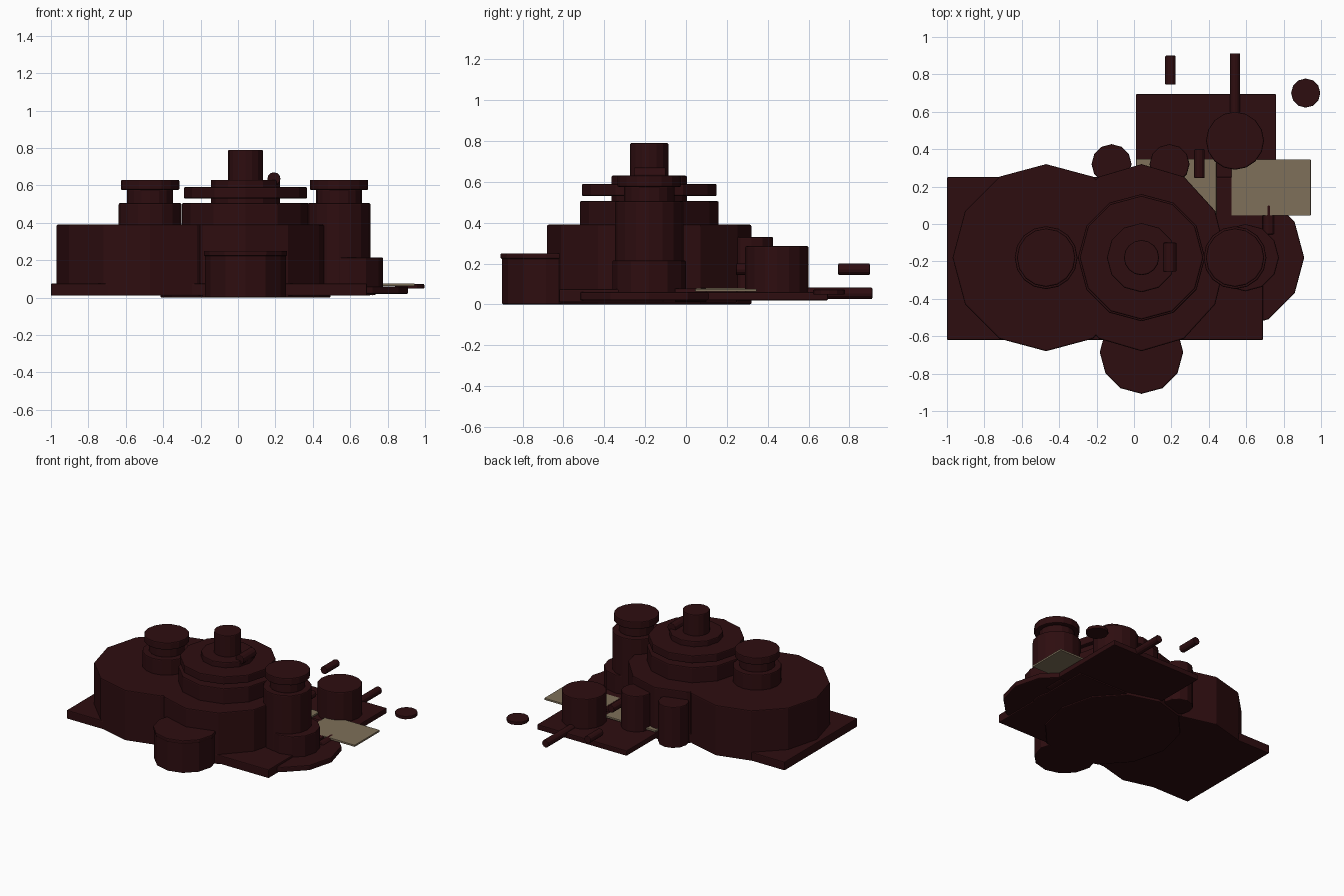
import bpy
import math

default = bpy.data.objects.get("Cube")
if default:
    bpy.data.objects.remove(default, do_unlink=True)


def make_material(name, rgb):
    mat = bpy.data.materials.new(name)
    mat.use_nodes = True
    mat.diffuse_color = (*rgb, 1)
    mat.node_tree.nodes["Principled BSDF"].inputs["Base Color"].default_value = (*rgb, 1)
    return mat


maroon = make_material("dark_maroon", (0.027, 0.004, 0.005))
tan = make_material("tan", (0.21, 0.16, 0.1))


def finish(name, mat, bevel):
    obj = bpy.context.object
    obj.name = name
    obj.data.materials.append(mat)
    if bevel:
        mod = obj.modifiers.new("edge_bevel", 'BEVEL')
        mod.width = bevel
        mod.segments = 2
        mod.limit_method = 'ANGLE'
        mod.angle_limit = math.radians(40)
    return obj


def box(name, x, y, z, mat=maroon, bevel=0.006):
    """Box from (min, max) spans."""
    spans = (x, y, z)
    bpy.ops.mesh.primitive_cube_add(size=1, location=[sum(s) / 2 for s in spans])
    bpy.context.object.scale = [s[1] - s[0] for s in spans]
    bpy.ops.object.transform_apply(location=False, rotation=False, scale=True)
    return finish(name, mat, bevel)


def drum(name, centre, radius, bottom, top, sides=12, squash=1, bevel=0.007):
    """Upright prism between two heights."""
    bpy.ops.mesh.primitive_cylinder_add(
        vertices=sides, radius=radius, depth=top - bottom,
        location=(*centre, (bottom + top) / 2))
    bpy.context.object.scale.x = squash
    bpy.ops.object.transform_apply(location=False, rotation=False, scale=True)
    return finish(name, maroon, bevel)


def rod(name, x, y, z, radius):
    """Horizontal rod running along y."""
    bpy.ops.mesh.primitive_cylinder_add(
        vertices=12, radius=radius, depth=y[1] - y[0],
        location=(x, sum(y) / 2, z), rotation=(math.pi / 2, 0, 0))
    return finish(name, maroon, 0.005)


left_axis, mid_axis, tower_axis = (-0.47, -0.18), (0.04, -0.18), (0.54, -0.18)

# Ground slabs
box("base_slab", (-1, 0.69), (-0.62, 0.25), (0.01, 0.075))
box("rear_slab", (0.01, 0.76), (0.1, 0.695), (0.02, 0.06))
drum("side_terrace", (0.53, -0.18), 0.38, 0.02, 0.06)

# Two large overlapping drums
drum("side_drum", left_axis, 0.5, 0.01, 0.39)
drum("central_drum", mid_axis, 0.5, 0, 0.39, squash=0.91)

# Stepped central stack
drum("central_step", mid_axis, 0.34, 0.38, 0.505)
drum("central_collar", mid_axis, 0.185, 0.5, 0.63)
drum("central_disc", mid_axis, 0.33, 0.53, 0.59)
drum("central_knob", mid_axis, 0.094, 0.62, 0.79, 16)

# Pair of capped towers
for label, axis, bottom in (("drum", left_axis, 0.38), ("side", tower_axis, 0.01)):
    drum(label + "_tower_body", axis, 0.168, bottom, 0.505, 16)
    drum(label + "_tower_neck", axis, 0.123, 0.5, 0.58, 16)
    drum(label + "_tower_cap", axis, 0.156, 0.575, 0.63, 16)

# Lower round annexes
drum("side_tower_foot", (0.595, -0.18), 0.18, 0.02, 0.215)
drum("front_annex_body", (0.04, -0.685), 0.216, 0, 0.23)
drum("front_annex_rim", (0.04, -0.685), 0.223, 0.222, 0.25)
for i, x in enumerate((-0.12, 0.19)):
    drum(f"rear_turret_{i + 1}", (x, 0.32), 0.107, 0.02, 0.33)
drum("rear_tank", (0.54, 0.445), 0.155, 0.04, 0.285, 16)
drum("loose_disc", (0.918, 0.7), 0.078, 0.048, 0.072, 12, bevel=0.004)

# Tan sheets behind the drums
box("inner_sheet", (0.012, 0.44), (0.05, 0.347), (0.066, 0.08), tan, 0.002)
box("outer_sheet", (0.52, 0.945), (0.045, 0.345), (0.062, 0.076), tan, 0.002)

# Small rods
rod("floating_rod", 0.195, (0.745, 0.9), 0.172, 0.028)
rod("long_rod", 0.54, (0.475, 0.912), 0.054, 0.028)
rod("middle_rod", 0.35, (0.245, 0.4), 0.172, 0.028)
rod("top_rod", 0.192, (-0.255, -0.1), 0.635, 0.035)
rod("low_rod", 0.72, (-0.055, 0.1), 0.045, 0.033)
